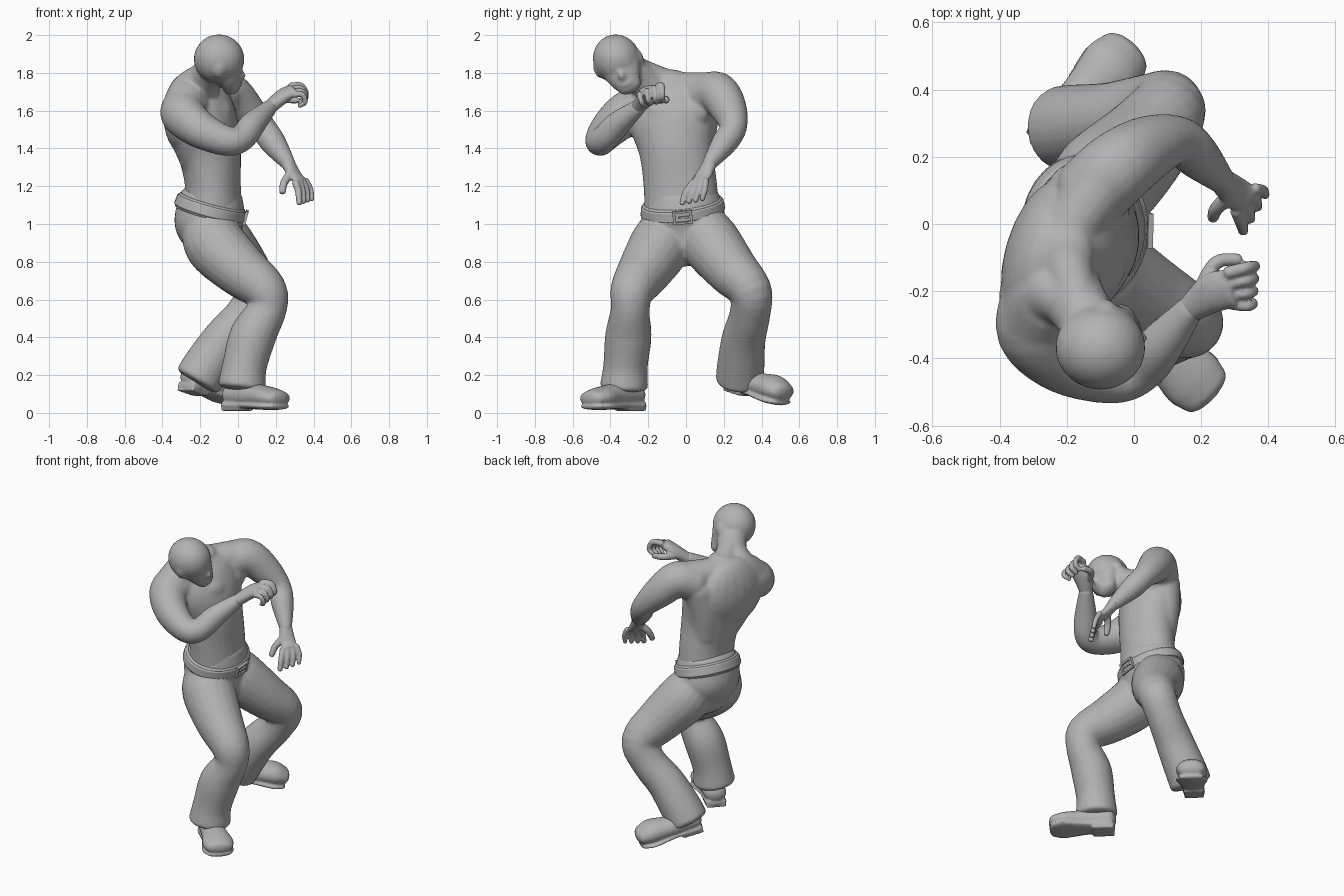
import bpy
import bmesh
import math
from mathutils import Vector, Matrix, Euler

old = bpy.data.objects.get("Cube")
if old:
    bpy.data.objects.remove(old, do_unlink=True)

grey = bpy.data.materials.new("plain grey")
grey.use_nodes = True
tone = (0.45, 0.45, 0.45, 1)
grey.diffuse_color = tone
grey.node_tree.nodes["Principled BSDF"].inputs["Base Color"].default_value = tone


def spline(points, steps):
    """Smooth curve through points that carry position and two radii."""
    pts = [Vector((*p[:3], p[3], p[-1])) for p in points]
    pts = [pts[0] * 2 - pts[1]] + pts + [pts[-1] * 2 - pts[-2]]
    out = []
    for a, b, c, d in zip(pts, pts[1:], pts[2:], pts[3:]):
        for i in range(steps):
            t = i / steps
            out.append((b * 2 + (c - a) * t + (a * 2 - b * 5 + c * 4 - d) * t ** 2
                        + (b * 3 - a - c * 3 + d) * t ** 3) / 2)
    return out + [pts[-2]]


def loft(bm, points, ref=(0, 1, 0), ref_end=None, cap=0.7, sides=20, steps=5, matrix=None):
    """Closed elliptical tube with rounded ends."""
    curve = spline(points, steps)
    ref, ref_end = Vector(ref), Vector(ref_end or ref)
    rows = []
    last = len(curve) - 1
    for i, v in enumerate(curve):
        tangent = Vector((curve[min(i + 1, last)] - curve[max(i - 1, 0)])[:3]).normalized()
        side = ref.lerp(ref_end, i / last)
        side = (side - tangent * side.dot(tangent)).normalized()
        rows.append((Vector(v[:3]), tangent, side, v[3], v[4]))

    def rounded(row, sign):
        centre, tangent, side, ra, rb = row
        extra = []
        for k in (1, 2, 3):
            angle = k * math.pi / 7
            offset = tangent * sign * cap * min(ra, rb) * math.sin(angle)
            extra.append((centre + offset, tangent, side, ra * math.cos(angle), rb * math.cos(angle)))
        return extra

    rows = rounded(rows[0], -1)[::-1] + rows + rounded(rows[-1], 1)
    rings = []
    for centre, tangent, side, ra, rb in rows:
        up = tangent.cross(side)
        ring = []
        for k in range(sides):
            a = math.tau * k / sides
            p = centre + side * ra * math.cos(a) + up * rb * math.sin(a)
            ring.append(bm.verts.new(matrix @ p if matrix else p))
        rings.append(ring)
    for r, s in zip(rings, rings[1:]):
        for k in range(sides):
            j = (k + 1) % sides
            bm.faces.new((r[k], r[j], s[j], s[k]))
    bm.faces.new(rings[0][::-1])
    bm.faces.new(rings[-1])


def blob(bm, centre, radii, turn=(0, 0, 0)):
    m = Matrix.LocRotScale(Vector(centre), Euler(turn), Vector(radii))
    bmesh.ops.create_uvsphere(bm, u_segments=20, v_segments=14, radius=1, matrix=m)


def box(bm, centre, size, matrix):
    m = Matrix.LocRotScale(Vector(centre), None, Vector(size))
    bmesh.ops.create_cube(bm, size=1, matrix=matrix @ m)


def finish(name, bm, voxel=0, smooth=0):
    """Turn the parts into an object, fused into one skin when voxel is set."""
    bmesh.ops.recalc_face_normals(bm, faces=bm.faces)
    mesh = bpy.data.meshes.new(name)
    bm.to_mesh(mesh)
    bm.free()
    mesh.materials.append(grey)
    obj = bpy.data.objects.new(name, mesh)
    bpy.context.collection.objects.link(obj)
    if voxel:
        mod = obj.modifiers.new("fuse", "REMESH")
        mod.mode = "VOXEL"
        mod.voxel_size = voxel
        mod.use_smooth_shade = True
        mod = obj.modifiers.new("soften", "SMOOTH")
        mod.iterations = smooth
    return obj


# Torso, neck, shoulders, back and arms
bm = bmesh.new()
loft(bm, [(-.14, -.02, 1.04, .2, .165), (-.133, -.03, 1.2, .195, .148), (-.15, -.05, 1.38, .197, .165),
          (-.18, -.07, 1.55, .235, .17), (-.2, -.09, 1.67, .21, .14), (-.21, -.11, 1.75, .12, .09)],
     ref_end=(.36, .9, .2), sides=28)
loft(bm, [(-.23, -.13, 1.66, .12), (-.18, -.22, 1.76, .095), (-.125, -.31, 1.83, .088)], ref=(1, 0, 0))
loft(bm, [(-.16, -.25, 1.82, .06), (-.2, -.06, 1.73, .08), (-.09, .13, 1.705, .1)], ref=(1, 0, 0))
loft(bm, [(-.17, -.25, 1.8, .065), (-.25, -.2, 1.71, .105), (-.29, -.28, 1.61, .115)], ref=(1, 0, 0))
loft(bm, [(-.13, .09, 1.67, .115), (-.05, .165, 1.695, .112), (.04, .225, 1.61, .098), (.13, .25, 1.51, .073),
          (.19, .2, 1.425, .068), (.27, .12, 1.315, .038)], ref=(0, 0, 1))
loft(bm, [(-.27, -.22, 1.62, .125), (-.29, -.32, 1.58, .118), (-.2, -.41, 1.5, .1), (-.06, -.455, 1.44, .08),
          (.02, -.43, 1.455, .072), (.08, -.36, 1.53, .068), (.17, -.25, 1.62, .042)], ref=(0, 0, 1))
loft(bm, [(-.29, -.22, 1.6, .115), (-.25, -.155, 1.45, .105), (-.2, -.09, 1.3, .09)], ref=(1, 0, 0))
loft(bm, [(-.16, .09, 1.64, .1), (-.18, .06, 1.48, .1), (-.17, .04, 1.32, .1)], ref=(1, 0, 0))
blob(bm, (-.272, -.09, 1.58), (.112, .23, .22), (0, 0, -.28))
for centre in [(-.08, .04, 1.6), (-.09, -.13, 1.58)]:
    blob(bm, centre, (.065, .1, .085), (0, 0, -.35))

# Head, tilted toward the right shoulder
tilt = (.4, .15, 0)
blob(bm, (-.1, -.367, 1.873), (.135, .126, .132), tilt)
loft(bm, [(-.07, -.35, 1.85, .112, .08), (-.05, -.33, 1.79, .095, .07), (-.035, -.295, 1.725, .064, .047)],
     ref=(0, .9, .4))
blob(bm, (.013, -.34, 1.785), (.028, .02, .032), tilt)
blob(bm, (-.005, -.355, 1.83), (.027, .075, .017), tilt)
blob(bm, (.005, -.315, 1.742), (.018, .036, .015), tilt)
for centre in [(-.085, -.243, 1.885), (-.1, -.47, 1.81)]:
    blob(bm, centre, (.03, .016, .042), tilt)
finish("body", bm, .01, 8)


def hand(name, wrist, palm, width, thickness, first, last, thumb, side):
    """Palm, four fingers blended from first to last, and a thumb."""
    bm = bmesh.new()
    loft(bm, [(*wrist, .04, .036), (*palm, width, thickness),
              (*(Vector(first[0]) + Vector(last[0])) / 2, width, thickness * .8)], ref=side, cap=.5)
    for i in range(4):
        joints = [Vector(a).lerp(Vector(b), i / 3) for a, b in zip(first, last)]
        size = .02 - .001 * i
        loft(bm, [(*p, size * (1 - .1 * k)) for k, p in enumerate(joints)], ref=(.1, .7, .7), sides=12)
    loft(bm, [(*p, .024 - .003 * k) for k, p in enumerate(thumb)], ref=(.3, .2, 1), sides=12)
    finish(name, bm, .006, 2)


hand("left_hand", (.265, .125, 1.32), (.3, .095, 1.26), .048, .027,
     [(.305, .04, 1.22), (.32, 0, 1.17), (.325, -.02, 1.11)],
     [(.36, .105, 1.23), (.385, .1, 1.18), (.39, .085, 1.13)],
     [(.28, .08, 1.27), (.245, .045, 1.22), (.235, .02, 1.17)], (.5, .7, 0))
hand("right_hand", (.165, -.255, 1.615), (.235, -.205, 1.675), .06, .037,
     [(.28, -.145, 1.73), (.335, -.13, 1.73), (.36, -.125, 1.68), (.325, -.125, 1.65)],
     [(.295, -.24, 1.685), (.34, -.245, 1.685), (.355, -.235, 1.645), (.325, -.22, 1.625)],
     [(.2, -.19, 1.655), (.245, -.115, 1.66), (.31, -.105, 1.655)], (0, .9, .35))

# Trousers: hips and two bent legs with flared cuffs
bm = bmesh.new()
loft(bm, [(-.145, -.015, 1.09, .21, .18), (-.15, -.01, 1., .22, .185), (-.135, -.005, .91, .19, .15)],
     cap=.9, sides=28)
left_leg = [(-.14, .07, 1., .14), (-.08, .13, .9, .16), (.03, .24, .76, .14), (.1, .34, .645, .115),
            (.04, .338, .52, .108), (-.07, .305, .39, .117), (-.165, .29, .25, .126), (-.21, .285, .175, .128)]
right_leg = [(-.16, -.09, 1., .14), (-.12, -.135, .89, .163), (.01, -.215, .76, .145), (.14, -.283, .65, .118),
             (.155, -.295, .55, .103), (.08, -.305, .41, .123), (.035, -.32, .25, .118), (.02, -.328, .14, .128)]
for leg in (left_leg, right_leg):
    loft(bm, leg, ref=(.3, 1, 0), cap=.2)
finish("trousers", bm, .011, 4)

# Belt band over a wider waistband, and buckle, sloping down toward the front
slope = (Matrix.Translation((-.145, -.018, 1.085)) @ Matrix.Rotation(.265, 4, "Y")
         @ Matrix.Rotation(.1, 4, "X"))
bm = bmesh.new()
for depth, grow in ((.058, 1), (.078, .965)):
    bmesh.ops.create_cone(bm, cap_ends=True, segments=40, radius1=grow, radius2=grow * .97, depth=depth,
                          matrix=slope @ Matrix.Diagonal((.194, .226, 1, 1)))
belt = finish("belt", bm)
bevel = belt.modifiers.new("round edge", "BEVEL")
bevel.width = .008
bevel.segments = 2

bm = bmesh.new()
for s in (-1, 1):
    box(bm, (.192, s * .045, 0), (.016, .014, .072), slope)
    box(bm, (.192, 0, s * .03), (.016, .1, .012), slope)
box(bm, (.192, .01, 0), (.014, .07, .01), slope)
buckle = finish("belt_buckle", bm)


# Shoes with flat soles and heel blocks, built along +x and then placed
def shoe(name, origin, pitch, yaw, toe):
    place = Matrix.LocRotScale(Vector(origin), Euler((0, pitch, math.radians(yaw))), Vector((1.08, 1.08, 1)))
    bm = bmesh.new()
    loft(bm, [(.04, 0, .09, .062, .06), (.12, 0, .09, .066, .07), (.2, 0, .085, .072, .064),
              (.29, 0, .02 + toe, .088, toe), (.345, 0, .02 + toe * .9, .078, toe * .8)], matrix=place)
    loft(bm, [(.03, 0, .035, .062, .02), (.16, 0, .035, .065, .02), (.29, 0, .03, .091, .02),
              (.35, 0, .03, .073, .018)], cap=1.3, matrix=place)
    box(bm, (.07, 0, .028), (.12, .11, .045), place)
    finish(name, bm, .008, 2)


shoe("right_shoe", (-.06, -.242, .005), 0, -43, .056)
shoe("left_shoe", (-.29, .225, .115), .23, 47, .07)

for obj in (belt, buckle):
    bpy.ops.object.select_all(action="DESELECT")
    obj.select_set(True)
    bpy.context.view_layer.objects.active = obj
    bpy.ops.object.shade_smooth_by_angle(angle=math.radians(40))
